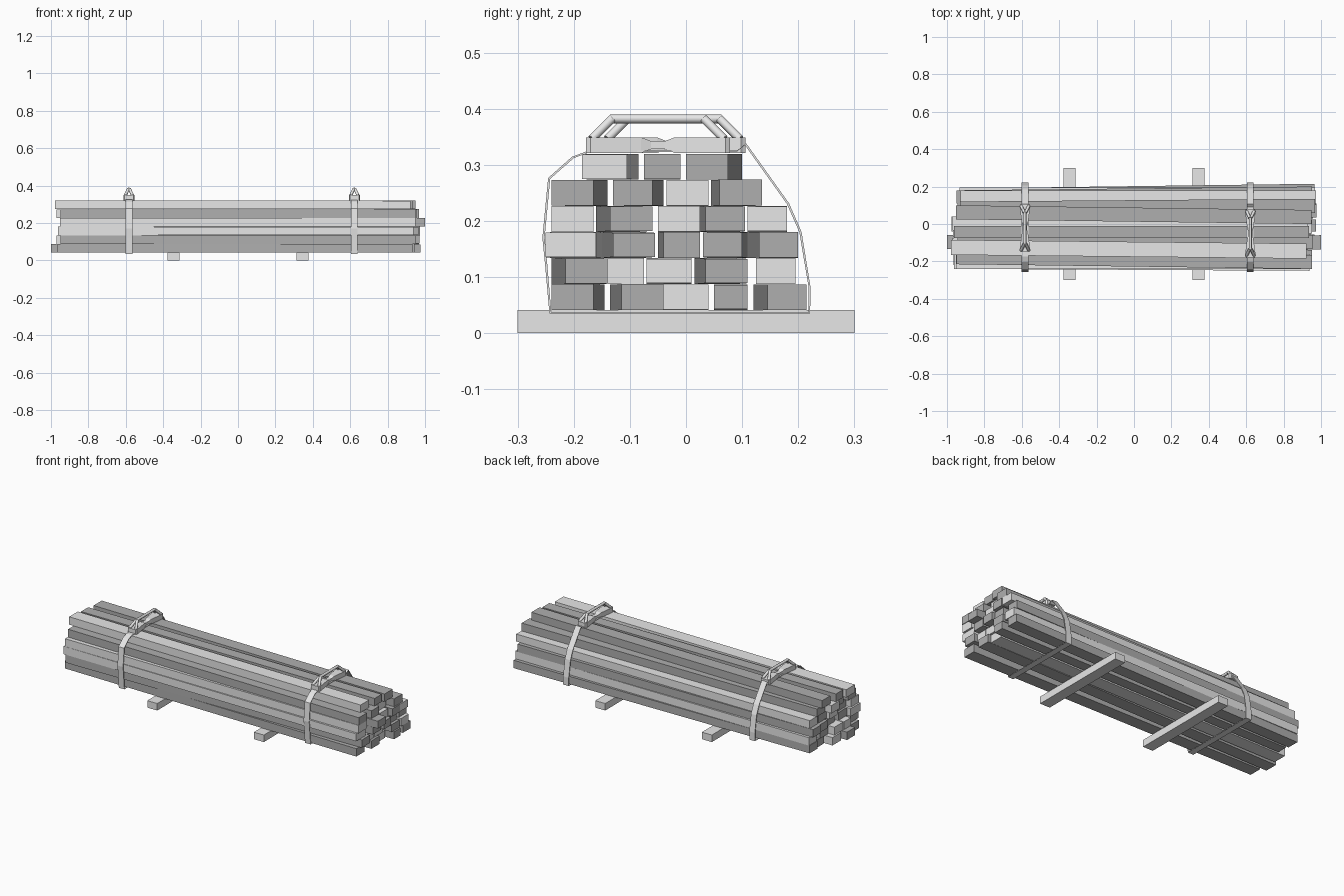
import bpy, bmesh, random
from mathutils import Vector

random.seed(4)
cube = bpy.data.objects.get("Cube")
if cube:
    bpy.data.objects.remove(cube, do_unlink=True)


def make_material(name, value):
    mat = bpy.data.materials.new(name)
    mat.use_nodes = True
    colour = (value, value, value, 1)
    mat.diffuse_color = colour
    mat.node_tree.nodes["Principled BSDF"].inputs["Base Color"].default_value = colour
    return mat


LIGHT = make_material("light_grey", 0.8)
DARK = make_material("dark_grey", 0.43)


def finish(bm, name, mat):
    bmesh.ops.recalc_face_normals(bm, faces=bm.faces)
    mesh = bpy.data.meshes.new(name)
    bm.to_mesh(mesh)
    bm.free()
    mesh.materials.append(mat)
    obj = bpy.data.objects.new(name, mesh)
    bpy.context.collection.objects.link(obj)
    return obj


def loft(bm, rings, closed=False):
    """Skin a series of equal point rings, capped unless closed."""
    loops = [[bm.verts.new(p) for p in ring] for ring in rings]
    pairs = list(zip(loops, loops[1:]))
    if closed:
        pairs.append((loops[-1], loops[0]))
    else:
        bm.faces.new(loops[0])
        bm.faces.new(loops[-1])
    for a, b in pairs:
        for i in range(len(a)):
            j = (i + 1) % len(a)
            bm.faces.new((a[i], a[j], b[j], b[i]))


def section(x, y0, y1, z0, z1):
    return [(x, y0, z0), (x, y1, z0), (x, y1, z1), (x, y0, z1)]


# Ground runners
for side in (-1, 1):
    bm = bmesh.new()
    x = side * 0.345
    loft(bm, [section(x + dx, -0.3, 0.3, 0, 0.041) for dx in (-0.032, 0.032)])
    finish(bm, "runner", LIGHT)

# Planks by row: near edges in hundredths, sideways drift at far end, colour
L, D = LIGHT, DARK
rows = [
    [(-24, -16.5, 2, D), (-11.5, -4, -2, D), (-4, 4, 0, L), (5, 11, 0, D), (14.5, 21.5, -2.5, D)],
    [(-21.5, -14, -2.5, D), (-14, -7.5, 0, L), (-7, 1, 0, L), (3.5, 11, -2, D), (12.5, 19.5, 0, L)],
    [(-25, -16, 1, L), (-13, -5.5, -2, D), (-4, 2.5, -1, D), (3, 10, 1, D), (13, 20, -2, D)],
    [(-24, -16.5, 0, L), (-13.5, -6, -2.5, D), (-5, 2.5, 0, L), (3.5, 10.5, -1, D), (11, 18, 0, L)],
    [(-24, -16.5, 2.5, D), (-13, -6, 2, D), (-3.5, 4, 0, L), (6, 13.5, -1.5, D)],
    [(-18.5, -10.5, 2, L), (-7.5, -1, 0, D), (0, 7.5, 2.5, D)],
]
step = 0.0465
for r, row in enumerate(rows):
    z0 = 0.041 + r * step
    for i, (a, b, drift, mat) in enumerate(row):
        shift = random.uniform(-0.03, 0.03)
        x0, x1 = -0.95 + shift, 0.95 + shift
        if i == 1 and r == 0:
            x0 = -1
        if i == 1 and r == 3:
            x1 = 1
        y0, y1, d = a / 100, b / 100, drift / 100
        lift = random.uniform(0, 0.002)
        bm = bmesh.new()
        loft(bm, [section(x0, y0 + d, y1 + d, z0, z0 + 0.046),
                  section(x1, y0, y1, z0 + lift, z0 + step - lift)])
        finish(bm, "plank", mat)

# Strap outline around the stack
outline = [(-.24, .037), (-.247, .12), (-.252, .17), (-.242, .275), (-.2, .312),
           (-.17, .323), (.09, .323), (.105, .335), (.18, .23), (.202, .18),
           (.218, .085), (.218, .037)]


def build_strap(x):
    bm = bmesh.new()
    rings = []
    for y, z in outline:
        out = Vector((y, z - 0.18)).normalized() * 0.004
        rings.append([(x - .018, y, z), (x + .018, y, z),
                      (x + .018, y + out.x, z + out.y),
                      (x - .018, y + out.x, z + out.y)])
    loft(bm, rings, closed=True)
    finish(bm, "strap", LIGHT)


def tube(name, a, b, radius):
    a, b = Vector(a), Vector(b)
    bm = bmesh.new()
    bmesh.ops.create_cone(bm, cap_ends=True, segments=8, radius1=radius,
                          radius2=radius, depth=(b - a).length)
    obj = finish(bm, name, LIGHT)
    obj.location = (a + b) / 2
    obj.rotation_euler = (b - a).to_track_quat("Z", "Y").to_euler()
    for poly in obj.data.polygons:
        poly.use_smooth = len(poly.vertices) == 4


def build_clasp(x, c):
    # Waisted base: offset along y, half width, half height
    half = [(.128, .024), (.12, .029), (.03, .017), (.012, .012)]
    stations = [(-d, w) for d, w in half] + [(d, w) for d, w in reversed(half)]
    bm = bmesh.new()
    rings = []
    for d, w in stations:
        h = .007 if abs(d) < .02 else .014
        rings.append([(x + sx * w, c + d, .335 + sz * h)
                      for sx, sz in ((-1, -1), (1, -1), (1, 1), (-1, 1))])
    loft(bm, rings)
    finish(bm, "clasp_base", LIGHT)
    # Raised handle on splayed legs
    tube("handle_bar", (x, c - .085, .382), (x, c + .085, .382), .008)
    for end in (-1, 1):
        for side in (-1, 1):
            tube("handle_leg", (x + side * .02, c + end * .118, .346),
                 (x + side * .003, c + end * .082, .382), .008)


for x, c in ((-0.583, -0.022), (0.622, -0.05)):
    build_strap(x)
    build_clasp(x, c)
